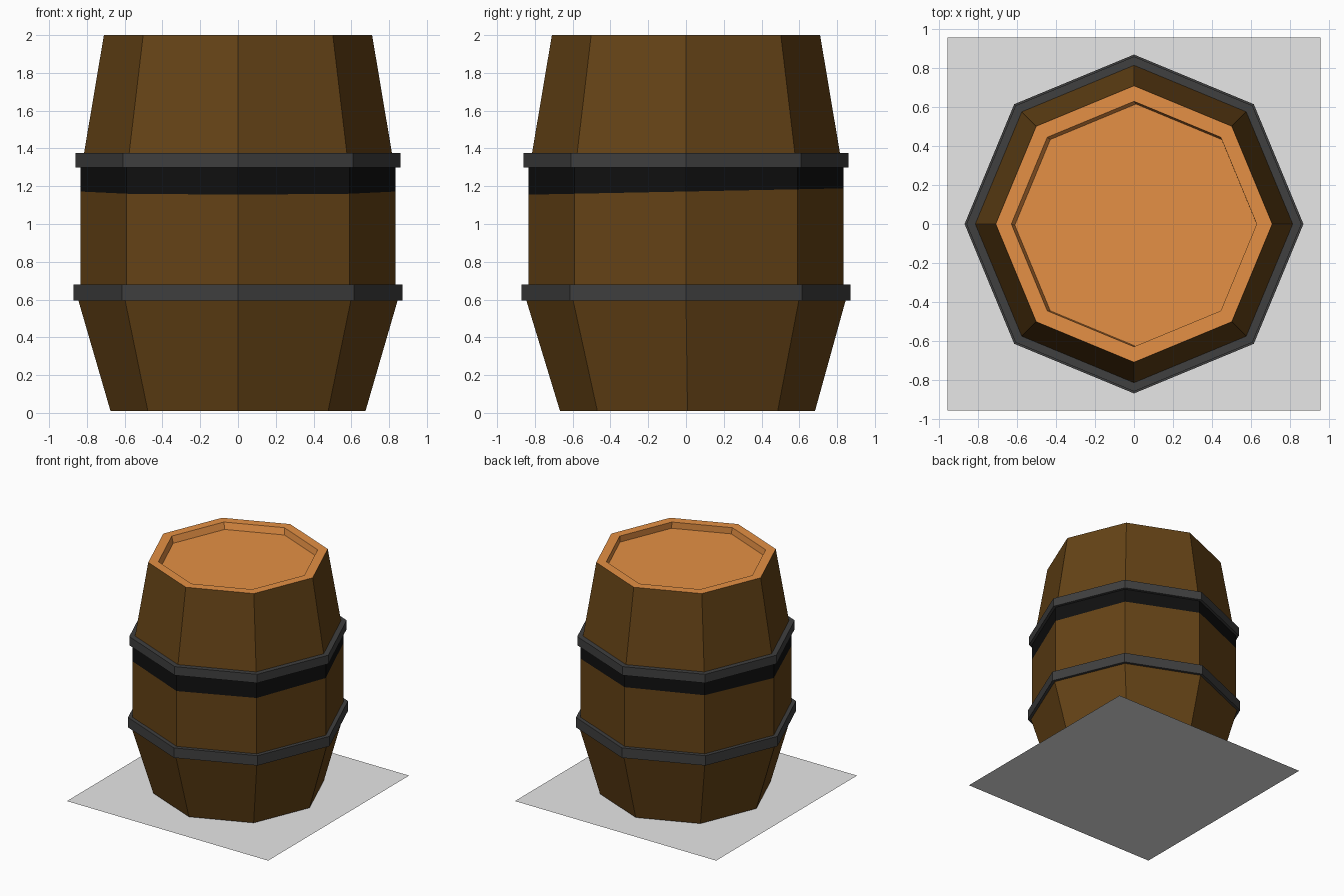
import bpy, bmesh, math

if "Cube" in bpy.data.objects:
    bpy.data.objects.remove(bpy.data.objects["Cube"])

SIDES = 8


def material(name, rgb):
    m = bpy.data.materials.new(name)
    m.diffuse_color = (*rgb, 1.0)
    m.use_nodes = True
    m.node_tree.nodes["Principled BSDF"].inputs["Base Color"].default_value = m.diffuse_color
    return m


wood = material("dark_wood", (0.13, 0.056, 0.008))
lid_wood = material("orange_wood", (0.78, 0.28, 0.058))
iron = material("dark_iron", (0.05, 0.05, 0.05))
black = material("black_band", (0.005, 0.005, 0.005))
grey = material("light_grey", (0.8, 0.8, 0.8))


def finish(name, bm, mats):
    bmesh.ops.recalc_face_normals(bm, faces=bm.faces)
    me = bpy.data.meshes.new(name)
    bm.to_mesh(me)
    bm.free()
    for m in mats:
        me.materials.append(m)
    ob = bpy.data.objects.new(name, me)
    bpy.context.collection.objects.link(ob)
    return ob


def lathe(name, rings, mats, cap_start=False, cap_end=False, closed=False, slots=None):
    """Octagonal loft; each ring is (radius, z, x shift, y shift, tilt along y)."""
    bm = bmesh.new()
    loops = []
    for r, z, *extra in rings:
        dx, dy, tilt = (list(extra) + [0, 0, 0])[:3]
        loop = []
        for i in range(SIDES):
            a = math.tau * i / SIDES
            y = r * math.sin(a)
            loop.append(bm.verts.new((r * math.cos(a) + dx, y + dy, z + tilt * y)))
        loops.append(loop)
    pairs = list(zip(loops, loops[1:]))
    if closed:
        pairs.append((loops[-1], loops[0]))
    for k, (lo, hi) in enumerate(pairs):
        for i in range(SIDES):
            j = (i + 1) % SIDES
            f = bm.faces.new((lo[i], lo[j], hi[j], hi[i]))
            f.material_index = slots[k] if slots else 0
    if cap_start:
        bm.faces.new(loops[0][::-1])
    if cap_end:
        bm.faces.new(loops[-1])
    return finish(name, bm, mats)


# barrel staves, with a black band below the upper hoop
lathe("barrel_body",
      [(0.675, 0.01, 0, 0.008), (0.845, 0.595), (0.835, 0.68),
       (0.835, 1.172, 0, 0, 0.02), (0.835, 1.30), (0.815, 1.375), (0.71, 2.0)],
      [wood, black], cap_start=True, slots=[0, 0, 0, 1, 0, 0])

# rim and recessed lid
lathe("barrel_lid",
      [(0.71, 2.0), (0.63, 2.0), (0.622, 1.945, 0.01, -0.006)],
      [lid_wood], cap_end=True)

# iron hoops
for name, r, z0, z1 in (("lower_hoop", 0.87, 0.595, 0.68),
                        ("upper_hoop", 0.86, 1.30, 1.375)):
    lathe(name, [(0.80, z0), (r, z0), (r, z1), (0.80, z1)], [iron], closed=True)

# flat square sheet under the barrel
bm = bmesh.new()
bm.faces.new([bm.verts.new((x * 0.957, y * 0.957, 0))
              for x, y in ((-1, -1), (1, -1), (1, 1), (-1, 1))])
sheet = finish("base_sheet", bm, [grey])
if sheet.data.polygons[0].normal.z < 0:
    sheet.data.flip_normals()
